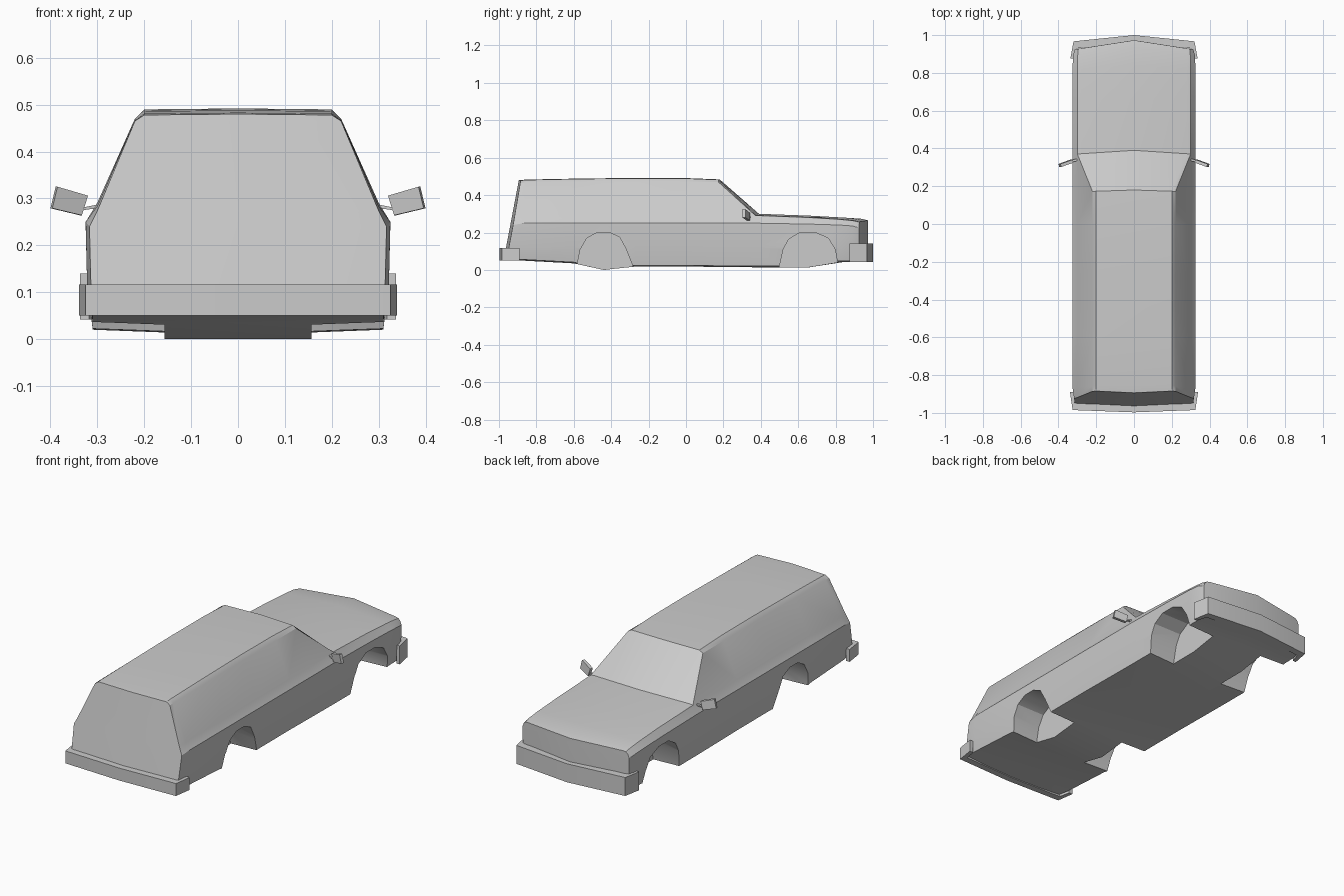
import bpy, bmesh
from mathutils import Vector

if "Cube" in bpy.data.objects:
    bpy.data.objects.remove(bpy.data.objects["Cube"])

paint = bpy.data.materials.new("light_grey")
paint.diffuse_color = (0.6, 0.6, 0.6, 1)
paint.use_nodes = True
paint.node_tree.nodes["Principled BSDF"].inputs["Base Color"].default_value = paint.diffuse_color


def make(name, verts, faces, mirror=True):
    """Mesh object from half-side geometry, mirrored over x = 0."""
    me = bpy.data.meshes.new(name)
    me.from_pydata(verts, [], faces)
    bm = bmesh.new()
    bm.from_mesh(me)
    bmesh.ops.remove_doubles(bm, verts=bm.verts, dist=1e-5)
    bmesh.ops.recalc_face_normals(bm, faces=bm.faces)
    bm.to_mesh(me)
    bm.free()
    ob = bpy.data.objects.new(name, me)
    bpy.context.collection.objects.link(ob)
    me.materials.append(paint)
    if mirror:
        m = ob.modifiers.new("mirror", 'MIRROR')
        m.use_clip = True
        m.merge_threshold = 0.0005
    return ob


def finish(ob, angle=0.5):
    """Apply modifiers, fix normals and shade with sharp edges kept."""
    bpy.ops.object.select_all(action='DESELECT')
    ob.select_set(True)
    bpy.context.view_layer.objects.active = ob
    bpy.ops.object.convert(target='MESH')
    bm = bmesh.new()
    bm.from_mesh(ob.data)
    bmesh.ops.recalc_face_normals(bm, faces=bm.faces)
    bm.to_mesh(ob.data)
    bm.free()
    bpy.ops.object.shade_smooth_by_angle(angle=angle)


def prism(name, outline, direction, mirror=True):
    """Extrude a closed outline of 3D points along a direction."""
    n, d = len(outline), Vector(direction)
    a = [Vector(p) for p in outline]
    verts = a + [p + d for p in a]
    faces = [tuple(range(n)), tuple(range(n, 2 * n))]
    faces += [(i, (i + 1) % n, n + (i + 1) % n, n + i) for i in range(n)]
    return make(name, verts, faces, mirror)


# Body sections: y, floor z, width scale, belt z, roof edge x, z, crown z,
# forward bulge at the centre line, lean of the section with height
sections = [
    (-0.97, 0.055, 0.975, 0.24, 0.22, 0.465, 0.480, -0.015, 0.19),
    (-0.88, 0.050, 1.0, 0.25, 0.22, 0.466, 0.483, 0, 0.05),
    (-0.60, 0.035, 1.0, 0.25, 0.22, 0.468, 0.488, 0, 0),
    (-0.44, 0.000, 1.0, 0.25, 0.22, 0.470, 0.490, 0, 0),
    (-0.27, 0.018, 1.0, 0.25, 0.22, 0.470, 0.492, 0, 0),
    (0.00, 0.018, 1.0, 0.25, 0.22, 0.470, 0.491, 0, 0),
    (0.17, 0.016, 1.0, 0.25, 0.22, 0.470, 0.484, 0.01, 0),
    (0.37, 0.014, 1.0, 0.25, 0.30, 0.291, 0.300, 0.02, 0),
    (0.66, 0.014, 1.0, 0.245, 0.298, 0.280, 0.290, 0.0, 0),
    (0.82, 0.042, 1.0, 0.24, 0.298, 0.270, 0.280, 0.02, 0),
    (0.89, 0.042, 0.995, 0.235, 0.298, 0.263, 0.274, 0.045, 0),
    (0.925, 0.042, 0.965, 0.225, 0.295, 0.255, 0.265, 0.048, 0),
]


def half_section(s):
    y, zb, w, belt, xr, zr, crown, bulge, lean = s
    roof = zr > 0.4
    shoulder = (0.30, belt + 0.034) if roof else (0.306, zr - 0.01)
    inner = (0.20, crown - 0.002) if roof else (0.28, zr + 0.003)
    rows = [(0, zb), (0.155, zb), (0.31 * w, zb + 0.006), (0.322 * w, 0.12),
            (0.325 * w, belt), shoulder, (xr, zr), inner, (0, crown)]
    rows += [(0, rows[i][1]) for i in (3, 4, 5, 6)]     # centre points for caps
    return [(x, y + lean * z + bulge * max(0, 1 - x / 0.31), z) for x, z in rows]


N = 13
verts, faces = [], []
for k, s in enumerate(sections):
    verts += half_section(s)
    if k:
        faces += [((k - 1) * N + i, (k - 1) * N + i + 1, k * N + i + 1, k * N + i)
                  for i in range(8)]
for b in (0, (len(sections) - 1) * N):                  # tail and nose panels
    cap = [(0, 1, 2), (0, 2, 3, 9), (9, 3, 4, 10), (10, 4, 5, 11),
           (11, 5, 6, 12), (12, 6, 7, 8)]
    faces += [tuple(b + i for i in f) for f in cap]
body = make("body", verts, faces)
bm = bmesh.new()
bm.from_mesh(body.data)
bmesh.ops.delete(bm, geom=[v for v in bm.verts if not v.link_faces], context='VERTS')
bm.to_mesh(body.data)
bm.free()
finish(body)

# Wheel wells cut from both sides
arches = {
    "rear": [(-0.585, -0.05), (-0.58, 0.035), (-0.565, 0.11), (-0.53, 0.17),
             (-0.475, 0.20), (-0.41, 0.20), (-0.355, 0.175), (-0.32, 0.11),
             (-0.285, 0.02), (-0.27, -0.05)],
    "front": [(0.485, -0.05), (0.50, 0.02), (0.52, 0.11), (0.55, 0.165),
              (0.61, 0.20), (0.69, 0.20), (0.76, 0.17), (0.797, 0.11),
              (0.81, 0.04), (0.815, -0.05)],
}
cutters = []
for end, arc in arches.items():
    cut = prism(end + "_well_cutter", [(0.157, y, z) for y, z in arc], (0.3, 0, 0))
    cut.modifiers["mirror"].use_clip = False
    finish(cut)
    cut.hide_render = True
    cutters.append(cut)
    m = body.modifiers.new("well", 'BOOLEAN')
    m.operation, m.solver, m.object = 'DIFFERENCE', 'EXACT', cut
finish(body)
for cut in cutters:
    bpy.data.objects.remove(cut)


def bumper(name, path, z0, z1):
    """Wrap-around bar: closed half outline extruded upward, open at the centre."""
    n = len(path)
    verts = [(x, y, z) for z in (z0, z1) for x, y in path]
    faces = [(0, 1, 4, 5), (1, 2, 3, 4), (6, 7, 10, 11), (7, 8, 9, 10)]
    faces += [(i, i + 1, n + i + 1, n + i) for i in range(n - 1)]
    finish(make(name, verts, faces))


bumper("front_bumper", [(0, 1.0), (0.32, 0.967), (0.337, 0.875),
                        (0.318, 0.875), (0.30, 0.93), (0, 0.96)], 0.042, 0.14)
bumper("rear_bumper", [(0, -0.997), (0.325, -0.985), (0.339, -0.89),
                       (0.318, -0.89), (0.305, -0.95), (0, -0.96)], 0.05, 0.116)

# Door mirrors on short stalks
finish(prism("mirrors", [(0.320, 0.325, 0.306), (0.333, 0.325, 0.264),
                         (0.396, 0.302, 0.279), (0.385, 0.302, 0.325)],
             (0.004, 0.016, 0)))
finish(prism("mirror_stalks", [(0.29, 0.335, 0.281), (0.33, 0.328, 0.275),
                               (0.33, 0.328, 0.281), (0.29, 0.335, 0.289)],
             (0, 0.012, 0)))
